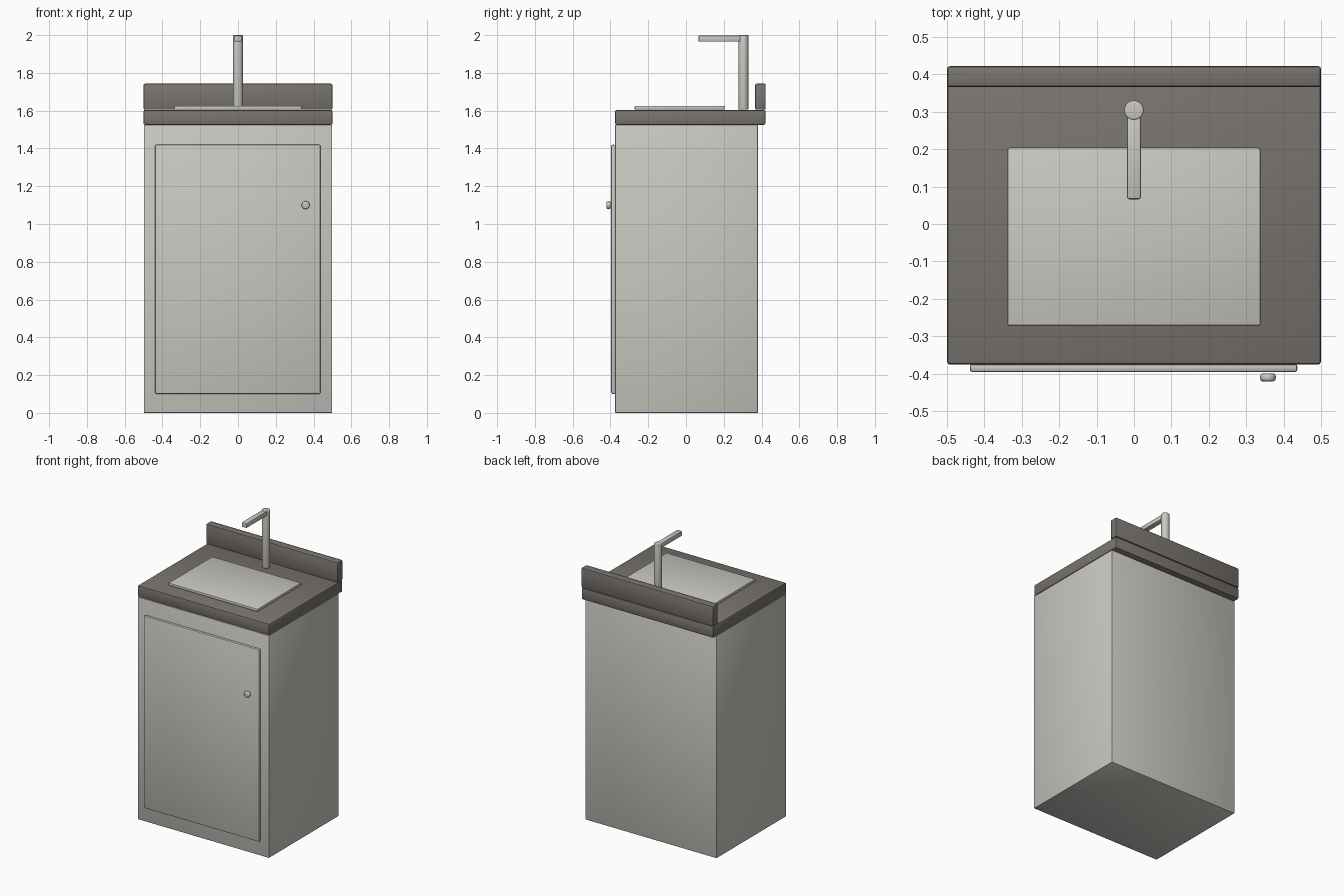
import bpy
from math import radians

cube = bpy.data.objects.get("Cube")
if cube:
    bpy.data.objects.remove(cube, do_unlink=True)


def make_material(name, color):
    mat = bpy.data.materials.new(name)
    mat.use_nodes = True
    mat.diffuse_color = color
    mat.node_tree.nodes["Principled BSDF"].inputs["Base Color"].default_value = color
    return mat


pale = make_material("pale warm grey", (0.59, 0.58, 0.54, 1))
dark = make_material("dark stone grey", (0.19, 0.175, 0.16, 1))


def finish(name, mat, bevel, segments=2):
    """Name the active object, colour it and round its edges."""
    obj = bpy.context.object
    obj.name = obj.data.name = name
    obj.data.materials.append(mat)
    bpy.ops.object.transform_apply(location=False, rotation=True, scale=True)
    if bevel:
        mod = obj.modifiers.new("rounded_edges", "BEVEL")
        mod.width = bevel
        mod.segments = segments
        mod.limit_method = "ANGLE"
        mod.angle_limit = radians(40)
        bpy.ops.object.modifier_apply(modifier=mod.name)
    bpy.ops.object.shade_smooth_by_angle(angle=radians(35))
    return obj


def box(name, x, y, z, mat, bevel):
    """Box from its (min, max) range on each axis."""
    ranges = (x, y, z)
    bpy.ops.mesh.primitive_cube_add(size=1, location=[(a + b) / 2 for a, b in ranges])
    bpy.context.object.scale = [b - a for a, b in ranges]
    return finish(name, mat, bevel)


def cylinder(name, radius, depth, location, mat, bevel, rotation=(0, 0, 0)):
    bpy.ops.mesh.primitive_cylinder_add(vertices=32, radius=radius, depth=depth,
                                        location=location, rotation=rotation)
    return finish(name, mat, bevel, 3)


# Cabinet with its door and knob
box("cabinet", (-0.498, 0.498), (-0.375, 0.38), (0, 1.525), pale, 0.003)
box("door", (-0.439, 0.437), (-0.396, -0.374), (0.10, 1.42), pale, 0.008)
cylinder("door_knob", 0.021, 0.022, (0.358, -0.41, 1.10), pale, 0.008,
         (radians(90), 0, 0))

# Stone worktop and backsplash
box("worktop", (-0.5, 0.5), (-0.375, 0.42), (1.525, 1.604), dark, 0.008)
box("backsplash", (-0.5, 0.5), (0.366, 0.422), (1.605, 1.743), dark, 0.008)

# Sink panel resting on the worktop
box("sink", (-0.338, 0.338), (-0.272, 0.204), (1.606, 1.625), pale, 0.005)

# Tap
cylinder("tap_column", 0.026, 0.395, (0, 0.304, 1.8025), pale, 0.005)
box("tap_spout", (-0.019, 0.019), (0.066, 0.304), (1.965, 1.998), pale, 0.006)
